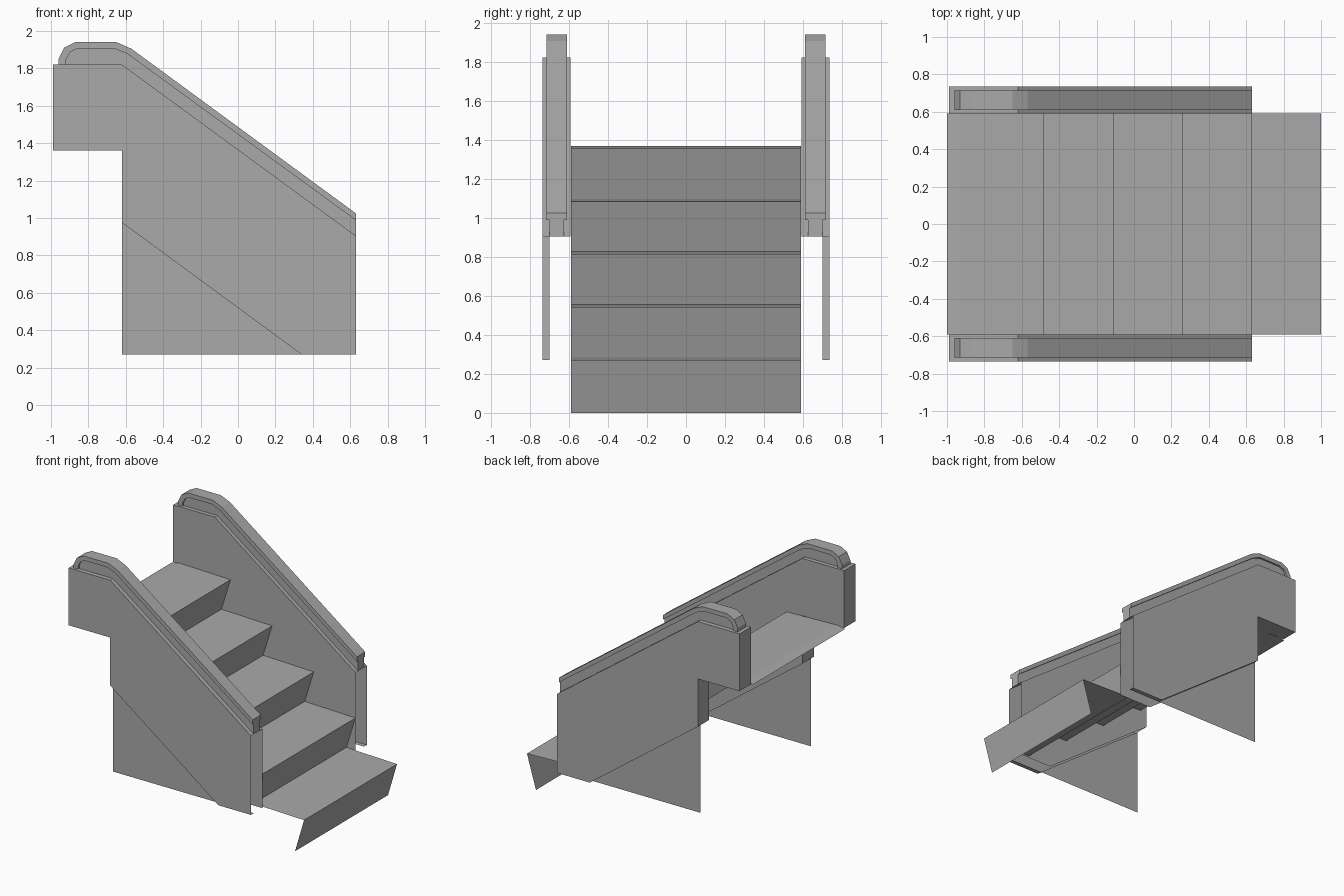
import bpy, bmesh

if "Cube" in bpy.data.objects:
    bpy.data.objects.remove(bpy.data.objects["Cube"])

grey = bpy.data.materials.new("grey")
grey.diffuse_color = (0.4, 0.4, 0.4, 1)
grey.use_nodes = True
grey.node_tree.nodes["Principled BSDF"].inputs["Base Color"].default_value = grey.diffuse_color


def make(name, bm, mirror=False):
    bmesh.ops.remove_doubles(bm, verts=bm.verts[:], dist=0.0005)
    bmesh.ops.recalc_face_normals(bm, faces=bm.faces[:])
    me = bpy.data.meshes.new(name)
    bm.to_mesh(me)
    bm.free()
    me.materials.append(grey)
    ob = bpy.data.objects.new(name, me)
    bpy.context.collection.objects.link(ob)
    if mirror:
        m = ob.modifiers.new("other_side", 'MIRROR')
        m.use_axis = (False, True, False)
        m.use_mirror_merge = False
    return ob


def face(bm, pts):
    return bm.faces.new([bm.verts.new(p) for p in pts])


def strip(bm, a, b, y0, y1):
    face(bm, [(a[0], y0, a[1]), (b[0], y0, b[1]), (b[0], y1, b[1]), (a[0], y1, a[1])])


def prism(name, prof, y0, y1):
    bm = bmesh.new()
    for y in (y0, y1):
        face(bm, [(x, y, z) for x, z in prof])
    for a, b in zip(prof, prof[1:] + prof[:1]):
        strip(bm, a, b, y0, y1)
    return make(name, bm, True)


# Steps: one folded sheet with undercut risers and slightly rising treads
prof = [(0.92, 0.0)]
for i in range(5):
    x, z = 1 - 0.37 * i, 0.271 * (i + 1)
    prof += [(x, z), (x - 0.45, z + 0.013)]
prof.append((-1.0, 1.355))
bm = bmesh.new()
for a, b in zip(prof, prof[1:]):
    strip(bm, a, b, -0.59, 0.59)
bmesh.ops.remove_doubles(bm, verts=bm.verts[:], dist=0.0005)
steps = make("steps", bm)
if sum(f.normal.z for f in steps.data.polygons) < 0:
    steps.data.flip_normals()

# Side panels: hollow, open at the lower end and underneath
IN, LIP, OUT = 0.592, 0.70, 0.736
P = [(0.63, 0.905), (-0.62, 1.82), (-0.99, 1.82), (-0.99, 1.36),
     (-0.62, 1.36), (-0.62, 0.975), (0.34, 0.27), (0.63, 0.27)]
bm = bmesh.new()
for y in (IN, OUT):
    face(bm, [(x, y, z) for x, z in P])
for k in range(7):
    strip(bm, P[k], P[k + 1], IN if k < 5 else LIP, OUT)
make("side_panel", bm, True)

# Lower skirt: triangular sheet set in from the panel
bm = bmesh.new()
face(bm, [(-0.62, LIP, 0.975), (-0.62, LIP, 0.27), (0.34, LIP, 0.27)])
make("lower_skirt", bm, True)

# Handrail cap and the narrower web that carries it
outer = [(-0.96, 1.82), (-0.96, 1.85), (-0.93, 1.91), (-0.87, 1.94),
         (-0.65, 1.94), (-0.57, 1.905), (0.63, 1.025)]
inner = [(-0.92, 1.82), (-0.92, 1.845), (-0.90, 1.885), (-0.86, 1.905),
         (-0.66, 1.905), (-0.59, 1.877), (0.63, 0.988)]
prism("handrail", outer + inner[::-1], 0.61, 0.715)
prism("handrail_web", inner + [(0.63, 0.905), (-0.62, 1.82)], 0.625, 0.70)
